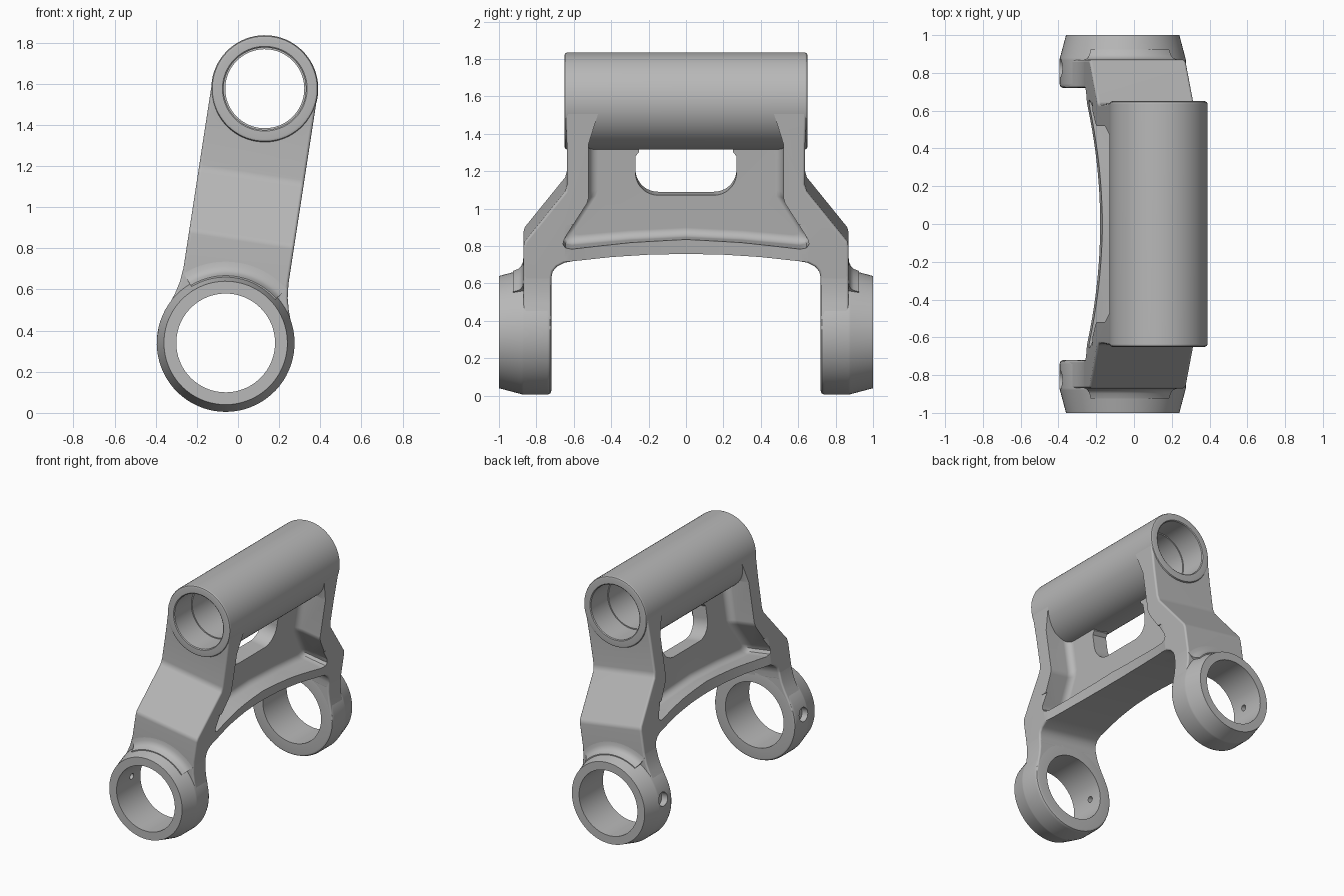
import bpy, bmesh, math
from mathutils import Matrix, Vector

cube = bpy.data.objects.get("Cube")
if cube:
    bpy.data.objects.remove(cube, do_unlink=True)

# Everything is laid out in the arm's own frame (u across, y along the bores,
# w up the arm, lower bore at the origin) and then tilted into place.
TILT = math.atan2(0.19, 1.235)
PLACE = Matrix.Translation((-0.06, 0, 0.34)) @ Matrix.Rotation(TILT, 4, 'Y')
ARM = 1.25
HALF = 0.258
WEB = 0.06

metal = bpy.data.materials.new("plain_grey_metal")
metal.use_nodes = True
grey = (0.48, 0.48, 0.48, 1)
metal.diffuse_color = grey
for node in metal.node_tree.nodes:
    if node.type == 'BSDF_PRINCIPLED':
        node.inputs["Base Color"].default_value = grey


def loft(name, loops, closed=False, bevel=0):
    """Skin a list of equal point loops; cap the ends unless closed."""
    bm = bmesh.new()
    rows = [[bm.verts.new(p) for p in loop] for loop in loops]
    n = len(rows[0])
    pairs = list(zip(rows, rows[1:]))
    if closed:
        pairs.append((rows[-1], rows[0]))
    for a, b in pairs:
        for i in range(n):
            j = (i + 1) % n
            bm.faces.new((a[i], a[j], b[j], b[i]))
    if not closed:
        bm.faces.new(rows[0])
        bm.faces.new(rows[-1])
    bmesh.ops.recalc_face_normals(bm, faces=bm.faces)
    if bevel:
        sharp = [e for e in bm.edges if e.calc_face_angle(0) > math.radians(50)]
        bmesh.ops.bevel(bm, geom=sharp, offset=bevel, segments=3, profile=0.5,
                        affect='EDGES', clamp_overlap=True)
    bm.transform(PLACE)
    mesh = bpy.data.meshes.new(name)
    bm.to_mesh(mesh)
    bm.free()
    obj = bpy.data.objects.new(name, mesh)
    bpy.context.collection.objects.link(obj)
    mesh.materials.append(metal)
    return obj


def revolve(name, profile, w=0, start=0, sweep=360, steps=72):
    """Turn (radius, y) points about the y axis through height w."""
    full = sweep == 360
    loops = []
    for k in range(steps if full else steps + 1):
        a = math.radians(start + sweep * k / steps)
        loops.append([(r * math.sin(a), y, w + r * math.cos(a)) for r, y in profile])
    return loft(name, loops, closed=full)


def prism_u(name, outline, u0, u1, bevel=0):
    return loft(name, [[(u, y, w) for y, w in outline] for u in (u0, u1)], bevel=bevel)


def rod(name, axis, centre, radius, a, b, steps=48):
    """Cylinder along u or y, from a to b."""
    loops = []
    for t in (a, b):
        ring = []
        for k in range(steps):
            c = radius * math.cos(math.tau * k / steps)
            s = radius * math.sin(math.tau * k / steps)
            p = (t, c, s) if axis == 'u' else (c, t, s)
            ring.append(Vector(p) + Vector(centre))
        loops.append(ring)
    return loft(name, loops)


def cut(target, cutter):
    cutter.hide_render = True
    mod = target.modifiers.new("cut", 'BOOLEAN')
    mod.operation = 'DIFFERENCE'
    mod.solver = 'EXACT'
    mod.object = cutter
    bpy.context.view_layer.objects.active = target
    bpy.ops.object.modifier_apply(modifier=mod.name)
    bpy.data.objects.remove(cutter, do_unlink=True)


def both_sides(half):
    """Mirror a half outline in y; points on the centre line stay single."""
    return half + [(-y, w) for y, w in reversed(half) if y > 0]


# Yoke: flared arms joined by an arched lower rib
yoke_half = [(0, 0.452), (0.2, 0.449), (0.4, 0.439), (0.6, 0.422), (0.65, 0.413),
             (0.69, 0.392), (0.713, 0.365), (0.72, 0.33), (0.72, 0.28),
             (0.87, 0.28), (0.87, 0.5), (0.862, 0.53), (0.646, 0.80), (0.635, 0.84),
             (0.637, 1.05), (0.645, ARM)]
yoke = prism_u("yoke", both_sides(yoke_half), -HALF, HALF, bevel=0.014)

# Filleted pockets on both sides of the central web
rim = [(0, 0.53), (0.3, 0.515), (0.61, 0.487), (0.645, 0.495), (0.658, 0.515),
       (0.65, 0.545), (0.53, 0.735), (0.52, 0.77), (0.52, 1.06), (0.47, 1.22), (0.46, ARM + 0.1)]
floor = [(0, 0.575), (0.3, 0.56), (0.57, 0.537), (0.59, 0.54), (0.60, 0.55),
         (0.595, 0.565), (0.48, 0.745), (0.47, 0.78), (0.47, 1.03), (0.43, 1.2), (0.42, ARM + 0.1)]
for side in (-1, 1):
    loops = []
    for k in range(6):
        a = math.radians(18 * k)
        f, u = math.sin(a), side * (WEB + 0.05 * (1 - math.cos(a)))
        half = [(p[0] + (q[0] - p[0]) * f, p[1] + (q[1] - p[1]) * f)
                for p, q in zip(floor, rim)]
        loops.append([(u, y, w) for y, w in both_sides(half)])
    loops.append([(side * 0.4, y, w) for _, y, w in loops[-1]])
    cut(yoke, loft("pocket_cutter", loops))

    # Hollowed edge of the lower rib
    arc = [(side * (0.19 + 0.07 * (y / 0.66) ** 2), y)
           for y in [-0.66 + 1.32 * k / 24 for k in range(25)]]
    arc += [(side * 0.4, 0.66), (side * 0.4, -0.66)]
    cut(yoke, loft("rib_cutter", [[(u, y, w) for u, y in arc] for w in (0.36, 0.62)]))

# Window through the web, rounded at its lower corners
window = [(0.27 - 0.12 + 0.12 * math.sin(math.radians(a)),
           0.75 + 0.12 - 0.12 * math.cos(math.radians(a))) for a in range(0, 91, 10)]
window += [(0.27, 0.96), (0.25, 0.985), (0.25, 1.03)]
cut(yoke, prism_u("window_cutter", both_sides(window), -0.2, 0.2))
cut(yoke, rod("bore_cutter", 'y', (0, 0, ARM), 0.225, -0.8, 0.8))

# Upper tube with softened rims and a slightly narrower middle bore
tube_half = [(0.192, 0.45), (0.2, 0.45), (0.2, 0.645), (0.206, 0.65),
             (0.245, 0.65), (0.255, 0.646), (0.26, 0.635)]
tube = tube_half + [(r, -y) for r, y in reversed(tube_half)]
revolve("upper_tube", tube, w=ARM)

# Lower bearing rings, their flared necks and fillets
ring = [(0.24, 0.72), (0.315, 0.72), (0.328, 0.726), (0.335, 0.742),
        (0.335, 0.868), (0.332, 0.88), (0.30, 1.0), (0.24, 1.0)]
collar = [(0.30, 0.86), (0.395, 0.86), (0.395, 0.87), (0.372, 0.873), (0.352, 0.882),
          (0.338, 0.897), (0.327, 0.925), (0.30, 0.925)]
neck_half = [(0, 0.45), (0.255, 0.45), (0.258, 0.33), (0.265, 0.26), (0.28, 0.20),
             (0.303, 0.135), (0.327, 0.06), (0.29, 0.03), (0.2, 0.2), (0, 0.29)]
neck = neck_half + [(-u, w) for u, w in reversed(neck_half) if u > 0]
for s, label in ((-1, "front"), (1, "back")):
    bearing = revolve(label + "_ring", [(r, s * y) for r, y in ring])
    # Set-screw hole with a wider outer seat
    hole = (0, s * 0.825, 0)
    cut(bearing, rod("screw_seat_cutter", 'u', hole, 0.05, -0.45, -0.285, 32))
    cut(bearing, rod("screw_hole_cutter", 'u', hole, 0.022, -0.4, -0.15, 24))
    loft(label + "_neck", [[(u, s * y, w) for u, w in neck] for y in (0.721, 0.869)],
         bevel=0.012)
    revolve(label + "_fillet", [(r, s * y) for r, y in collar],
            start=-40, sweep=80, steps=24)

# Smooth shading with crisp corners
bpy.ops.object.select_all(action='DESELECT')
for obj in bpy.context.collection.objects:
    if obj.type == 'MESH' and metal.name in obj.data.materials:
        obj.select_set(True)
        bpy.context.view_layer.objects.active = obj
bpy.ops.object.shade_smooth_by_angle(angle=math.radians(32))
for obj in bpy.context.selected_objects:
    obj.modifiers.new("even_shading", 'WEIGHTED_NORMAL').keep_sharp = True
